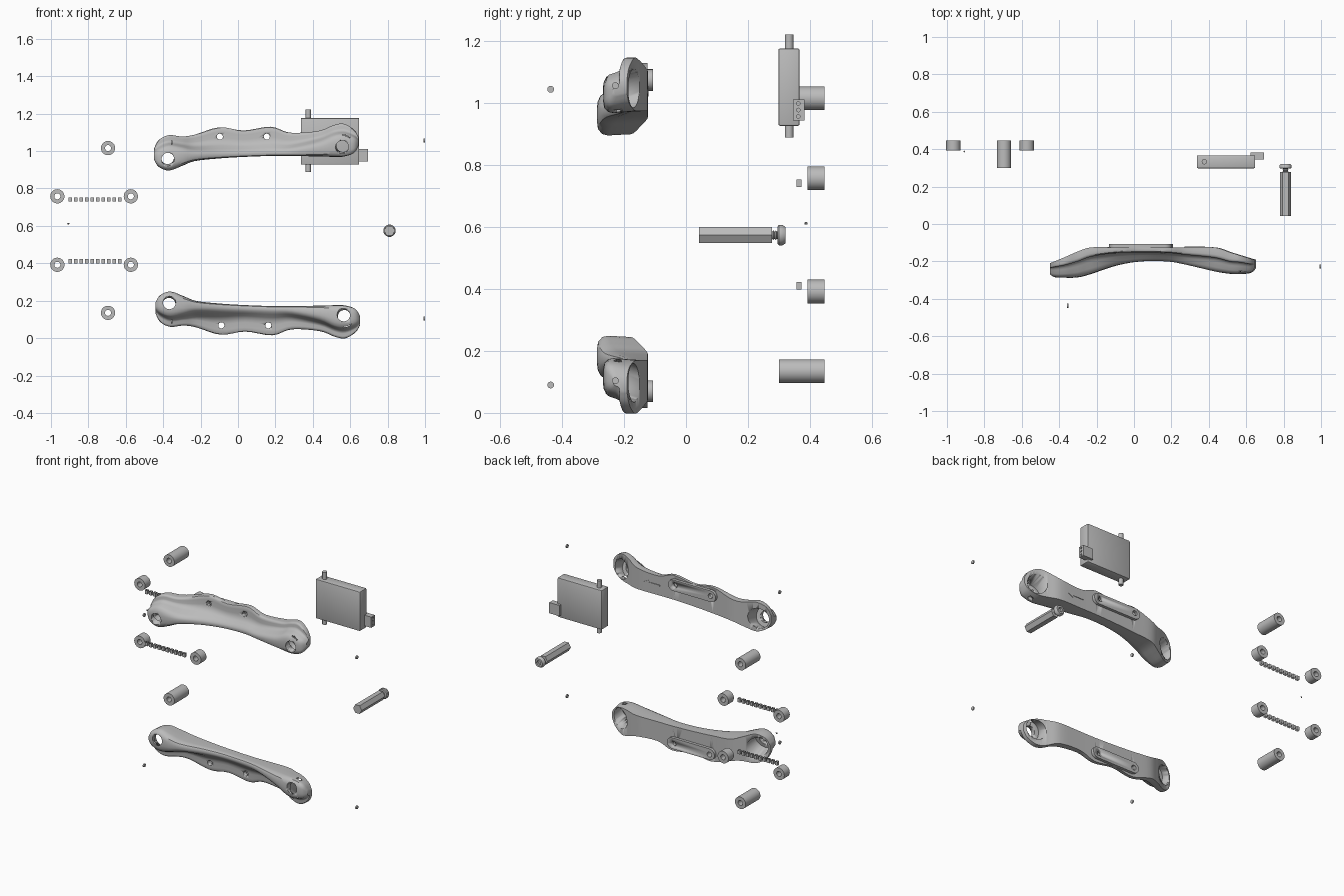
import bpy, bmesh, math
from mathutils import Vector

if "Cube" in bpy.data.objects:
    bpy.data.objects.remove(bpy.data.objects["Cube"])

grey = bpy.data.materials.new("plain grey")
grey.diffuse_color = (0.5, 0.5, 0.5, 1)
grey.use_nodes = True
grey.node_tree.nodes["Principled BSDF"].inputs["Base Color"].default_value = grey.diffuse_color


def finish(name, bm, smooth=True):
    bmesh.ops.recalc_face_normals(bm, faces=bm.faces)
    me = bpy.data.meshes.new(name)
    bm.to_mesh(me)
    bm.free()
    ob = bpy.data.objects.new(name, me)
    bpy.context.collection.objects.link(ob)
    me.materials.append(grey)
    if smooth:
        bpy.ops.object.select_all(action='DESELECT')
        ob.select_set(True)
        bpy.context.view_layer.objects.active = ob
        bpy.ops.object.shade_smooth_by_angle(angle=math.radians(35))
    return ob


def lathe(name, a, b, profile, n=32, closed=False):
    """Spin (radius, distance) points round the axis from a towards b."""
    a, d = Vector(a), (Vector(b) - Vector(a)).normalized()
    q = d.to_track_quat('Z', 'Y')
    bm = bmesh.new()
    rings = []
    for r, t in profile:
        rings.append([bm.verts.new(a + q @ Vector((r * math.cos(2 * math.pi * i / n),
                     r * math.sin(2 * math.pi * i / n), t))) for i in range(n)])
    pairs = list(zip(rings, rings[1:]))
    if closed:
        pairs.append((rings[-1], rings[0]))
    else:
        bm.faces.new(rings[0])
        bm.faces.new(rings[-1])
    for p, s in pairs:
        for i in range(n):
            j = (i + 1) % n
            bm.faces.new((p[i], p[j], s[j], s[i]))
    return finish(name, bm)


def rod(name, a, b, r, n=32):
    length = (Vector(b) - Vector(a)).length
    return lathe(name, a, b, [(r, 0), (r, length)], n)


def box(name, lo, hi, bevel=0.0, open_ends=False):
    bm = bmesh.new()
    bmesh.ops.create_cube(bm, size=1)
    for v in bm.verts:
        v.co = Vector([(l + h) / 2 + c * (h - l) for l, h, c in zip(lo, hi, v.co)])
    if bevel:
        bmesh.ops.bevel(bm, geom=bm.edges[:], offset=bevel, segments=2, affect='EDGES', profile=0.5)
    if open_ends:
        ends = [f for f in bm.faces if abs(f.normal.z) > 0.9]
        bmesh.ops.delete(bm, geom=ends, context='FACES_ONLY')
    return finish(name, bm, bevel > 0)


def plate(name, pts, y0, y1):
    """Extrude an x,z outline along y."""
    bm = bmesh.new()
    f = bm.faces.new([bm.verts.new((x, y0, z)) for x, z in pts])
    top = bmesh.ops.extrude_face_region(bm, geom=[f])['geom']
    for v in top:
        if isinstance(v, bmesh.types.BMVert):
            v.co.y = y1
    return finish(name, bm)


def cut(ob, cutters):
    bpy.context.view_layer.objects.active = ob
    for c in cutters:
        m = ob.modifiers.new("cut", 'BOOLEAN')
        m.object, m.solver, m.operation = c, 'EXACT', 'DIFFERENCE'
        bpy.ops.object.modifier_apply(modifier=m.name)
    for c in cutters:
        if c.name in bpy.data.objects:
            bpy.data.objects.remove(c)


# Arm stations: x, back y, front y, flange y, low z, high z, front low z, front high z
STATIONS = [
    (-.450, -.210, -.268, -.235, .960, 1.010, .955, .985),
    (-.425, -.200, -.284, -.230, .920, 1.058, .915, 1.005),
    (-.370, -.177, -.288, -.220, .900, 1.085, .894, 1.025),
    (-.300, -.147, -.284, -.200, .925, 1.078, .918, 1.015),
    (-.230, -.125, -.265, -.175, .950, 1.088, .945, 1.000),
    (-.100, -.125, -.222, -.155, .962, 1.127, .960, .998),
    (.030, -.125, -.200, -.152, .970, 1.110, .968, 1.000),
    (.175, -.125, -.200, -.154, .975, 1.130, .973, 1.005),
    (.280, -.125, -.218, -.165, .975, 1.098, .972, 1.010),
    (.430, -.125, -.253, -.180, .975, 1.108, .970, 1.045),
    (.510, -.150, -.266, -.200, .975, 1.138, .966, 1.078),
    (.565, -.167, -.268, -.205, .978, 1.146, .967, 1.085),
    (.620, -.184, -.260, -.215, 1.000, 1.115, .985, 1.070),
    (.645, -.191, -.235, -.215, 1.035, 1.075, 1.025, 1.055)]


def blend(p0, p1, p2, p3, t):
    return [b + .5 * t * (c - a + t * (2 * a - 5 * b + 4 * c - d + t * (3 * (b - c) + d - a)))
            for a, b, c, d in zip(p0, p1, p2, p3)]


def section(s):
    x, yb, yf, ym, zl, zh, fl, fh = s
    pts = [Vector(p) for p in ((yb, zl), (yf, fl), (yf, fh), (ym, fh + .35 * (zh - fh)),
                               (ym, zh), (yb, zh))]
    for _ in range(2):  # round the front corners, keep the back ones sharp
        new = [pts[0]]
        for p, q in zip(pts, pts[1:]):
            new += [p.lerp(q, .2), p.lerp(q, .8)]
        pts = new + [pts[-1]]
    return [(x, p.x, p.y) for p in pts]


def make_arm(name, lower):
    bm = bmesh.new()
    last = len(STATIONS) - 1
    rows = []
    for i in range(last):
        ctl = [STATIONS[max(0, min(last, i + k))] for k in (-1, 0, 1, 2)]
        rows += [blend(*ctl, t / 4) for t in range(4)]
    rows.append(STATIONS[-1])
    rings = [[bm.verts.new(p) for p in section(r)] for r in rows]
    n = len(rings[0])
    for a, b in zip(rings, rings[1:]):
        for i in range(n):
            j = (i + 1) % n
            bm.faces.new((a[i], a[j], b[j], b[i]))
    bm.faces.new(rings[0])
    bm.faces.new(rings[-1])
    arm = finish(name, bm)

    # Raised rounded pad on the back
    outline = []
    for cx, start in ((.165, -90), (-.097, 90)):
        outline += [(cx + .036 * math.cos(math.radians(start + k * 15)),
                     1.075 + .035 * math.sin(math.radians(start + k * 15))) for k in range(13)]
    pad = plate(name + "_back_pad", outline, -.127, -.107)
    parts = [arm, pad]

    # Bolt holes, stepped sockets at both ends
    holes = [(-.097, 1.077), (.154, 1.077)]
    for ob in (arm, pad):
        cut(ob, [rod("cutter", (x, -.4, z), (x, 0, z), .016, 24) for x, z in holes])
    cutters = []
    for front, back, r in (((.557, -.262, 1.022), (.570, -.169, 1.048), .060),
                           ((-.375, -.282, .957), (-.382, -.180, .985), .060)):
        f, b = Vector(front), Vector(back)
        d = b - f
        cutters.append(rod("cutter", f + d * .22, b + d * 1.0, r))
        cutters.append(rod("cutter", f - d * 1.0, f + d * .5, .034))
    cut(arm, cutters)

    if lower:  # mirrored copy below
        for ob in parts:
            for v in ob.data.vertices:
                v.co = (v.co.x + .008, v.co.y, 1.145 - v.co.z)
            ob.data.flip_normals()
    return parts


make_arm("upper_arm", False)
make_arm("lower_arm", True)

# Direction arrow on the upper arm's back
plate("direction_arrow", [(.27, 1.034), (.27, 1.042), (.345, 1.042), (.345, 1.055),
                          (.38, 1.038), (.345, 1.021), (.345, 1.034)], -.126, -.121)


# Round sleeves with a bore
def sleeve(name, x, z, y0, y1):
    lathe(name, (x, y0, z), (x, y1, z),
          [(.038, 0), (.038, y1 - y0), (.016, y1 - y0), (.016, 0)], 32, True)


for z, side in ((1.016, "upper"), (.135, "lower")):
    sleeve(side + "_long_sleeve", -.695, z, .300, .447)
for z in (.758, .392):
    for x in (-.966, -.573):
        sleeve("short_sleeve", x, z, .392, .447)

# Rows of small links
for z in (.741, .411):
    for i in range(10):
        x = -.896 + i * .0293
        box("chain_link", (x - .009, .357, z - .012), (x + .009, .373, z + .012), 0, True)

# Set screws and tiny ball
for z in (1.045, .09):
    rod("left_set_screw", (-.357, -.437, z), (-.349, -.437, z), .011, 16)
for z in (1.057, .104):
    rod("right_set_screw", (.991, -.228, z), (.999, -.228, z), .011, 16)
rod("tiny_pin", (-.911, .385, .612), (-.904, .39, .612), .004, 8)

# Hex standoff with threaded bolt
BX, BZ = .81, .574
rod("hex_standoff", (BX, .042, BZ), (BX, .277, BZ), .030, 6)
thread = [(.016 if k % 2 else .011, .004 * k) for k in range(9)]
lathe("bolt_thread", (BX, .270, BZ), (BX, .32, BZ), thread, 24)
lathe("bolt_head", (BX, .296, BZ), (BX, .33, BZ),
      [(.028, 0), (.033, .004), (.033, .015), (.026, .026), (.014, .026), (.014, .012)], 32)

# Flat case with pegs and connector
box("case_body", (.336, .298, .927), (.648, .367, 1.177), .006)
for z0, z1 in ((1.17, 1.222), (.935, .889)):
    rod("case_peg", (.376, .333, z0), (.376, .333, z1), .014, 24)
conn = box("connector", (.622, .346, .944), (.694, .382, 1.012))
cut(conn, [rod("cutter", (.675, .363, z), (.71, .363, z), .006, 12) for z in (.957, .978, .999)])
